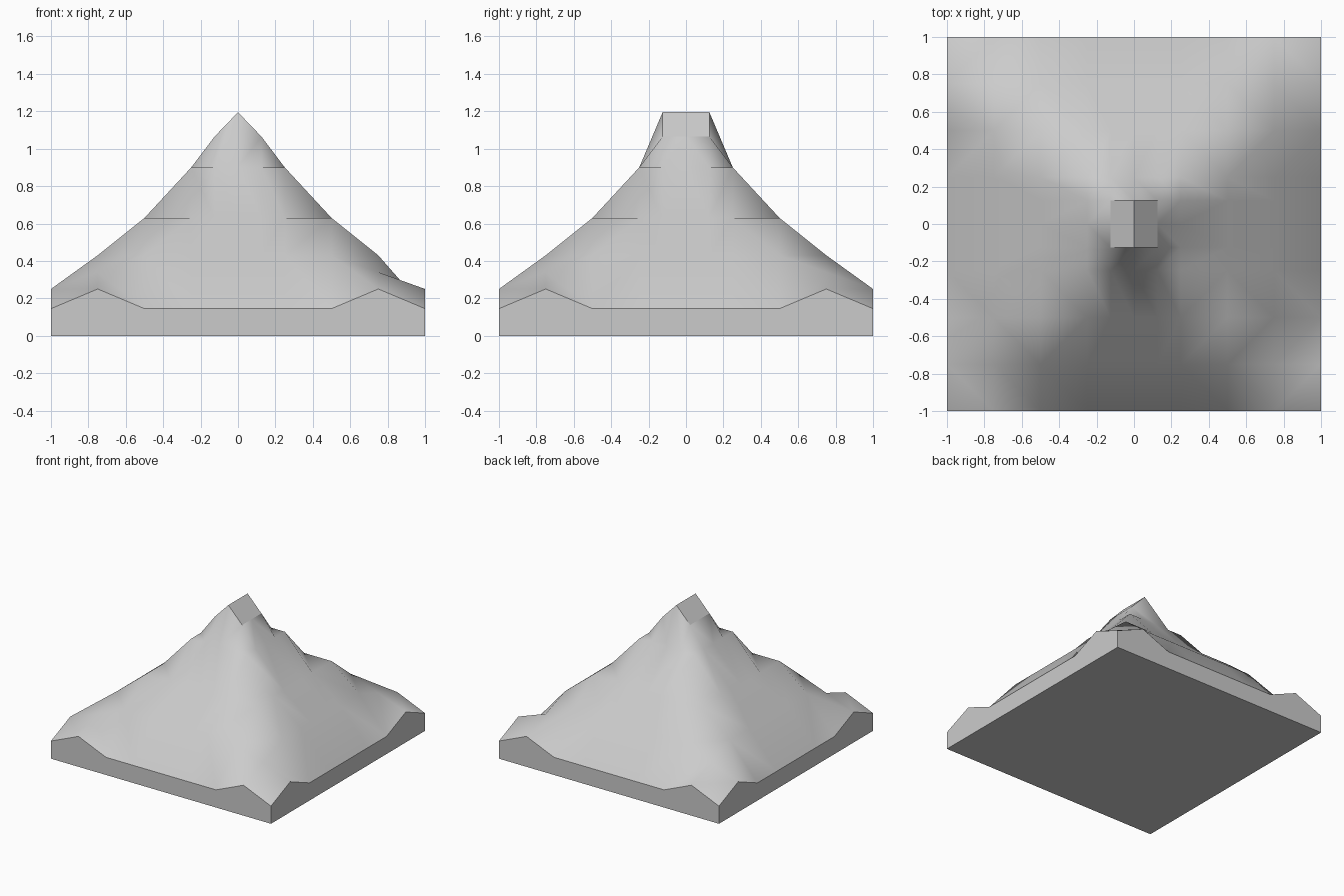
import bpy, bmesh

if "Cube" in bpy.data.objects:
    bpy.data.objects.remove(bpy.data.objects["Cube"])

LINES = [-1, -.75, -.5, -.25, -.125, 0, .125, .25, .5, .75, 1]
RING = {1: .145, .75: .43, .5: .63, .25: .90, .125: 1.065, 0: 1.195}


def height(x, y):
    """Terrain height: square terraces with a short ridge on top."""
    r, t = max(abs(x), abs(y)), min(abs(x), abs(y))
    if x == 0 and abs(y) <= .125:
        return RING[0]
    if t == .75:
        return .25 if r == 1 else .34
    return RING[r]


bm = bmesh.new()
n = len(LINES)
grid = [[bm.verts.new((x, y, height(x, y))) for x in LINES] for y in LINES]

# Slopes: each cell is split in two, corner cells across the hip line
for j in range(n - 1):
    for i in range(n - 1):
        a, b = grid[j][i], grid[j][i + 1]
        d, c = grid[j + 1][i], grid[j + 1][i + 1]
        cx, cy = LINES[i] + LINES[i + 1], LINES[j] + LINES[j + 1]
        is_summit = abs(cx) < .2 and abs(cy) < .2
        if is_summit:
            bm.faces.new((a, b, c, d)).smooth = False
            continue
        if abs(abs(cx) - abs(cy)) < .01:
            rising = cx * cy < 0
        else:
            rising = j % 2 == 1
        tris = ((a, b, c), (a, c, d)) if rising else ((a, b, d), (b, c, d))
        for tri in tris:
            bm.faces.new(tri).smooth = True

# Side walls and underside
rim = (grid[0][:-1] + [row[-1] for row in grid[:-1]]
       + grid[-1][:0:-1] + [row[0] for row in grid[:0:-1]])
foot = [bm.verts.new((v.co.x, v.co.y, 0)) for v in rim]
for k in range(len(rim)):
    m = (k + 1) % len(rim)
    bm.faces.new((foot[k], foot[m], rim[m], rim[k])).smooth = False
bm.faces.new(foot[::-1]).smooth = False

# Crisp edges around every flat face
for e in bm.edges:
    e.smooth = all(f.smooth for f in e.link_faces)

mesh = bpy.data.meshes.new("mountain")
bm.to_mesh(mesh)
bm.free()
bpy.context.collection.objects.link(bpy.data.objects.new("mountain", mesh))
